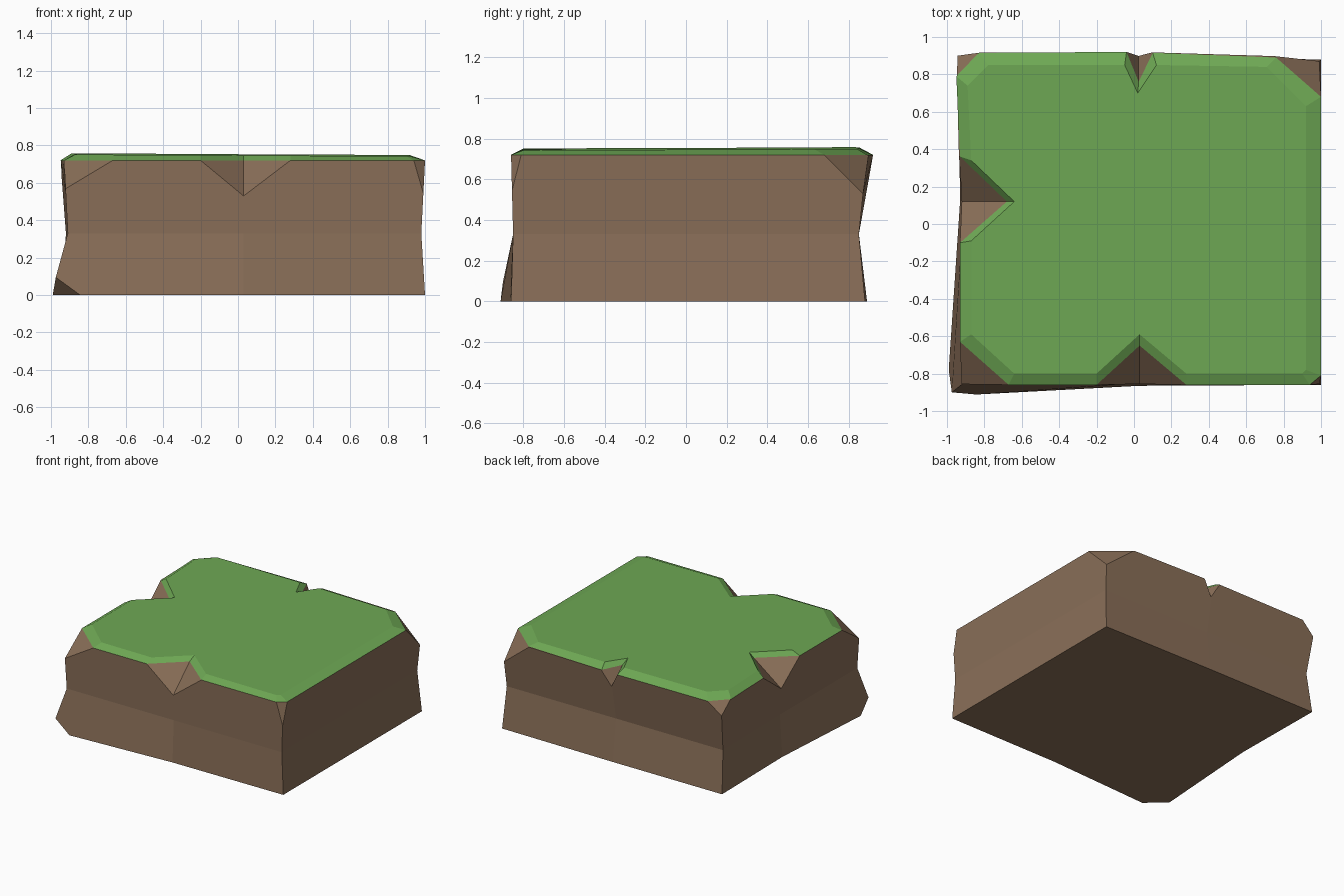
import bpy, bmesh
from mathutils import Vector

if "Cube" in bpy.data.objects:
    bpy.data.objects.remove(bpy.data.objects["Cube"])

TOP = 0.72      # where soil meets grass
CENTRE = Vector((0, 0, 0.36))


def material(name, colour):
    m = bpy.data.materials.new(name)
    m.use_nodes = True
    m.diffuse_color = (*colour, 1)
    m.node_tree.nodes["Principled BSDF"].inputs["Base Color"].default_value = (*colour, 1)
    return m


def finish(bm, name, mat=None):
    bmesh.ops.recalc_face_normals(bm, faces=bm.faces)
    mesh = bpy.data.meshes.new(name)
    bm.to_mesh(mesh)
    bm.free()
    obj = bpy.data.objects.new(name, mesh)
    bpy.context.collection.objects.link(obj)
    if mat:
        mesh.materials.append(mat)
    return obj


def loft(rings):
    """Closed solid through rings of equal point count."""
    bm = bmesh.new()
    loops = [[bm.verts.new(p) for p in ring] for ring in rings]
    for low, high in zip(loops, loops[1:]):
        n = len(low)
        for i in range(n):
            j = (i + 1) % n
            bm.faces.new((low[i], low[j], high[j], high[i]))
    bm.faces.new(loops[0][::-1])
    bm.faces.new(loops[-1])
    return bm


def chip(bm, a, b, c):
    """Slice off the corner outside the plane through three points."""
    a, b, c = map(Vector, (a, b, c))
    normal = (b - a).cross(c - a).normalized()
    if normal.dot(CENTRE - a) > 0:
        normal.negate()
    bmesh.ops.bisect_plane(bm, geom=bm.verts[:] + bm.edges[:] + bm.faces[:],
                           plane_co=a, plane_no=normal, clear_outer=True)
    bmesh.ops.holes_fill(bm, edges=[e for e in bm.edges if e.is_boundary])


def notch(obj, tip, a, b, foot):
    """Cut a V-shaped notch running from an inner tip down to a foot."""
    tip = Vector((*tip, TOP))
    a, b = Vector((*a, TOP)), Vector((*b, TOP))
    up = Vector((0, 0, 0.1))
    rays = [tip + (Vector(p) - tip) * 1.5 for p in (a, b, foot)]
    bm = bmesh.new()
    for p in [tip, tip + up, *rays, rays[0] + up, rays[1] + up]:
        bm.verts.new(p)
    bmesh.ops.convex_hull(bm, input=bm.verts[:])
    cutter = finish(bm, "notch_cutter")
    cutter.hide_render = True
    mod = obj.modifiers.new("notch", "BOOLEAN")
    mod.operation, mod.solver, mod.object = "DIFFERENCE", "EXACT", cutter
    bpy.context.view_layer.objects.active = obj
    bpy.ops.object.modifier_apply(modifier=mod.name)
    bpy.data.objects.remove(cutter)


soil = material("soil_brown", (0.254, 0.159, 0.098))
grass = material("grass_green", (0.156, 0.392, 0.089))

# Soil block: pinched waist, flared foot
levels = {
    0: [(-1, -.92), (.03, -.865), (1, -.86), (1, .88), (.02, .89), (-.94, .89), (-.93, .12)],
    .33: [(-.91, -.85), (.03, -.85), (.98, -.85), (.98, .85), (.02, .85), (-.92, .85), (-.91, .12)],
    TOP: [(-.93, -.86), (.03, -.86), (1, -.86), (1, .89), (.02, .92), (-.95, .915), (-.93, .12)],
}
bm = loft([[(x, y, z) for x, y in ring] for z, ring in levels.items()])

# Broken corners
chip(bm, (-.67, -.86, TOP), (-.93, -.63, TOP), (-.92, -.856, .57))
chip(bm, (.94, -.86, TOP), (1, -.81, TOP), (.99, -.857, .54))
chip(bm, (1, .68, TOP), (.76, .89, TOP), (.99, .87, .53))
chip(bm, (-.83, .915, TOP), (-.95, .79, TOP), (-.94, .9, .63))
chip(bm, (-1, -.77, 0), (-.84, -.915, 0), (-.98, -.9, .1))
block = finish(bm, "soil_block", soil)

# Edge notches at front, left edge and back
notch(block, (.03, -.65), (-.20, -.86), (.28, -.86), (.03, -.855, .53))
notch(block, (-.68, .12), (-.93, .36), (-.93, -.10), (-.92, .12, .54))
notch(block, (.025, .76), (.10, .915), (-.04, .92), (.025, .9, .6))

# Grass layer: sloped rim around a flat top
rim = [(-.67, -.86), (-.20, -.86), (.03, -.65), (.28, -.86), (.94, -.86), (1, -.81),
       (1, .68), (.76, .89), (.10, .915), (.025, .76), (-.04, .92), (-.83, .915),
       (-.95, .79), (-.93, .36), (-.68, .12), (-.93, -.10), (-.93, -.63)]
crown = [(-.64, -.80), (-.20, -.80), (.03, -.59), (.28, -.80), (.90, -.80), (.92, -.78),
         (.92, .63), (.71, .84), (.12, .85), (.02, .70), (-.05, .85), (-.78, .85),
         (-.89, .74), (-.87, .34), (-.64, .12), (-.87, -.09), (-.87, -.59)]
bm = loft([[(x, y, TOP) for x, y in rim],
           [(x, y, .75 - .005 * x + .004 * y) for x, y in crown]])
finish(bm, "grass_layer", grass)
